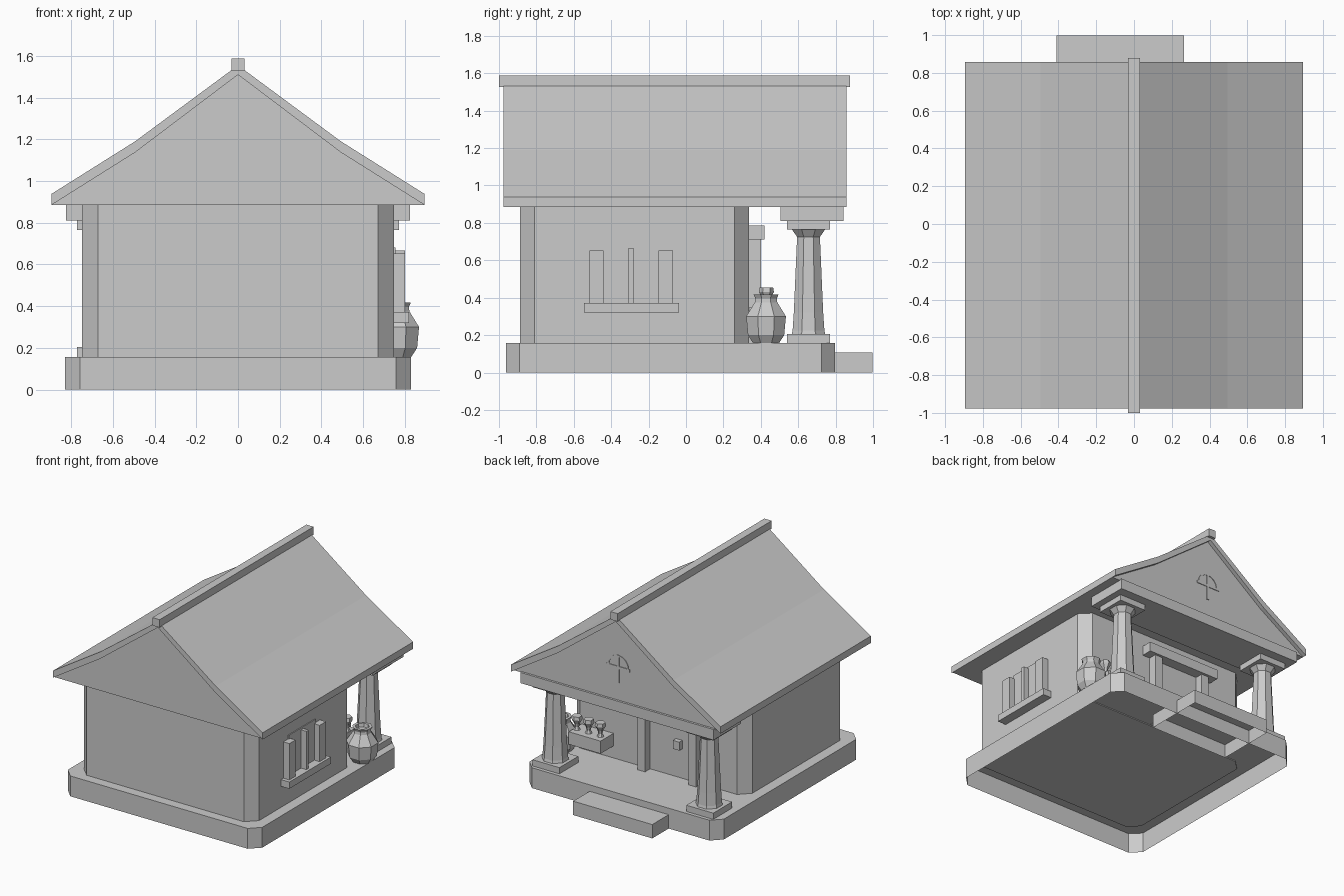
import bpy, bmesh, math
from mathutils import Vector

if "Cube" in bpy.data.objects:
    bpy.data.objects.remove(bpy.data.objects["Cube"], do_unlink=True)

GREY = (0.6, 0.6, 0.6, 1)
mat = bpy.data.materials.new("plain_grey")
mat.use_nodes = True
mat.diffuse_color = GREY
mat.node_tree.nodes["Principled BSDF"].inputs["Base Color"].default_value = GREY


def finish(name, bm):
    bmesh.ops.recalc_face_normals(bm, faces=bm.faces)
    mesh = bpy.data.meshes.new(name)
    bm.to_mesh(mesh)
    bm.free()
    mesh.materials.append(mat)
    obj = bpy.data.objects.new(name, mesh)
    bpy.context.collection.objects.link(obj)
    return obj


def prism(name, points, offset, open_start=False):
    """Extrude a planar outline along an offset."""
    bm = bmesh.new()
    base = bm.faces.new([bm.verts.new(p) for p in points])
    top = bmesh.ops.extrude_face_region(bm, geom=[base], use_keep_orig=True)["geom"]
    bmesh.ops.translate(bm, vec=Vector(offset),
                        verts=[g for g in top if isinstance(g, bmesh.types.BMVert)])
    if open_start:
        bmesh.ops.delete(bm, geom=[base], context='FACES_ONLY')
    return finish(name, bm)


def box(name, x0, x1, y0, y1, z0, z1, open_start=False):
    pts = [(x0, y0, z0), (x1, y0, z0), (x1, y1, z0), (x0, y1, z0)]
    return prism(name, pts, (0, 0, z1 - z0), open_start)


def chamfered(name, hx, y0, y1, z0, z1, c, open_start=False):
    pts = [(-hx + c, y0), (hx - c, y0), (hx, y0 + c), (hx, y1 - c),
           (hx - c, y1), (-hx + c, y1), (-hx, y1 - c), (-hx, y0 + c)]
    return prism(name, [(x, y, z0) for x, y in pts], (0, 0, z1 - z0), open_start)


def turned(name, profile, x, y, sides=8):
    """Faceted solid of revolution from (radius, height) pairs."""
    bm = bmesh.new()
    rings = []
    for r, z in profile:
        angles = [math.tau * (i + 0.5) / sides for i in range(sides)]
        rings.append([bm.verts.new((x + r * math.cos(a), y + r * math.sin(a), z))
                      for a in angles])
    for low, high in zip(rings, rings[1:]):
        for i in range(sides):
            j = (i + 1) % sides
            bm.faces.new((low[i], low[j], high[j], high[i]))
    bm.faces.new(rings[0])
    bm.faces.new(rings[-1])
    return finish(name, bm)


# Platform (hollow underneath), house body and entrance step
chamfered("platform", 0.83, -0.963, 0.797, 0, 0.157, 0.073, True)
chamfered("house_body", 0.748, -0.888, 0.337, 0.15, 0.89, 0.077)
box("entrance_step", -0.41, 0.265, 0.53, 0.997, 0, 0.107, True)

# Roof covering with a kinked slope, and the closed gable body inside it
outer = [(-0.895, 0.938), (-0.494, 1.19), (0, 1.555), (0.494, 1.19), (0.895, 0.938)]
inner = [(0.895, 0.885), (0.494, 1.137), (0, 1.51), (-0.494, 1.137), (-0.895, 0.885)]
prism("roof_covering", [(x, -0.977, z) for x, z in outer + inner], (0, 1.834, 0))
prism("gable_body", [(x, -0.965, z) for x, z in inner], (0, 1.79, 0))
box("ridge_beam", -0.031, 0.031, -1.0, 0.878, 1.527, 1.588)

# Porch beam and columns
box("porch_beam", -0.824, 0.824, 0.505, 0.842, 0.81, 0.892)
shaft = [(0.098, 0.2), (0.092, 0.225), (0.085, 0.32), (0.066, 0.725), (0.1, 0.77)]
for side, label in ((1, "left"), (-1, "right")):
    cx, cy, h = side * 0.657, 0.655, 0.115
    turned(label + "_column_shaft", shaft, cx, cy)
    for part, z0, z1 in (("base", 0.155, 0.205), ("capital", 0.765, 0.812)):
        box(f"{label}_column_{part}", cx - h, cx + h, cy - h, cy + h, z0, z1)

# Doorway
box("door_post_left", 0.07, 0.135, 0.33, 0.4, 0.155, 0.715)
box("door_post_right", -0.365, -0.3, 0.33, 0.4, 0.155, 0.715)
box("door_lintel", -0.43, 0.2, 0.33, 0.42, 0.71, 0.785)
box("door_handle", -0.205, -0.15, 0.33, 0.375, 0.385, 0.45)

# Side window with sill, open shutters and mullion
box("window_sill", 0.74, 0.82, -0.545, -0.037, 0.32, 0.372)
box("window_frame", 0.74, 0.755, -0.457, -0.128, 0.37, 0.682)
box("window_shutter_front", 0.74, 0.8, -0.516, -0.44, 0.37, 0.652)
box("window_shutter_back", 0.74, 0.8, -0.147, -0.07, 0.37, 0.652)
box("window_mullion", 0.74, 0.8, -0.308, -0.28, 0.37, 0.667)

# Wall planter with three cups
box("wall_planter", 0.383, 0.655, 0.33, 0.495, 0.25, 0.347)
cup = [(0.026, 0.345), (0.015, 0.37), (0.02, 0.395), (0.04, 0.43), (0.036, 0.455)]
for i in range(3):
    turned(f"planter_cup_{i + 1}", cup, 0.43 + 0.1 * i, 0.43, 6)

# Large faceted jar
jar = [(0.075, 0.157), (0.105, 0.2), (0.115, 0.3), (0.065, 0.375),
       (0.062, 0.395), (0.072, 0.417), (0.05, 0.417), (0.045, 0.39)]
turned("large_jar", jar, 0.762, 0.428)

# Small arched vent on the porch gable
arc = [math.pi * i / 8 for i in range(9)]
ring = [(0.09 * math.cos(a), 0.09 * math.sin(a)) for a in arc]
ring += [(0.08 * math.cos(a), 0.08 * math.sin(a)) for a in reversed(arc)]
prism("vent_arch", [(x, 0.822, 1.15 + z) for x, z in ring], (0, 0.008, 0))
box("vent_upright", -0.01, 0.01, 0.822, 0.83, 1.03, 1.24)
box("vent_crossbar", -0.1, 0.1, 0.822, 0.83, 1.135, 1.155)
